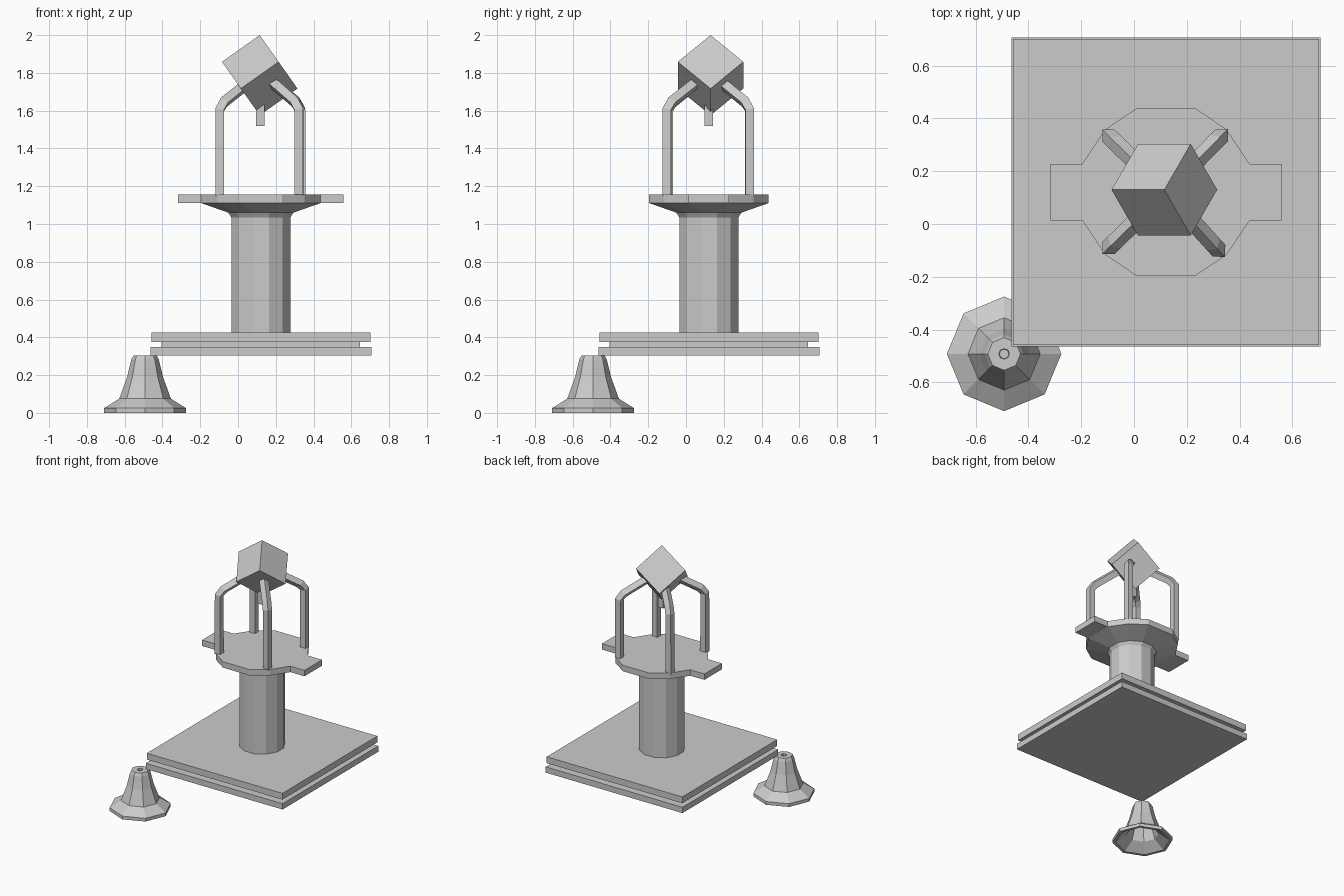
import bpy, bmesh
from math import sin, cos, pi, radians, sqrt
from mathutils import Vector

if "Cube" in bpy.data.objects:
    bpy.data.objects.remove(bpy.data.objects["Cube"])

C = 0.121  # x and y of the pedestal axis


def finish(name, bm):
    bmesh.ops.recalc_face_normals(bm, faces=bm.faces)
    me = bpy.data.meshes.new(name)
    bm.to_mesh(me)
    bm.free()
    ob = bpy.data.objects.new(name, me)
    bpy.context.collection.objects.link(ob)
    return ob


def loft(name, rings, cap_start=True, cap_end=True, close=False):
    """Skin a list of rings that have equal point counts."""
    bm = bmesh.new()
    vs = [[bm.verts.new(p) for p in r] for r in rings]
    n = len(vs[0])
    pairs = list(zip(vs, vs[1:])) + ([(vs[-1], vs[0])] if close else [])
    for a, b in pairs:
        for i in range(n):
            j = (i + 1) % n
            bm.faces.new((a[i], a[j], b[j], b[i]))
    if cap_start and not close:
        bm.faces.new(vs[0])
    if cap_end and not close:
        bm.faces.new(vs[-1])
    return finish(name, bm)


def ring(cx, cy, r, z, n, off=0.0):
    return [(cx + r * cos(off + 2 * pi * i / n), cy + r * sin(off + 2 * pi * i / n), z)
            for i in range(n)]


def box(name, half, z0, z1):
    r = half * sqrt(2)
    return loft(name, [ring(C, C, r, z, 4, pi / 4) for z in (z0, z1)])


# stepped square base
box("base_lower_slab", 0.585, 0.303, 0.348)
box("base_middle_slab", 0.525, 0.348, 0.376)
box("base_upper_slab", 0.58, 0.376, 0.425)

# twelve-sided column flaring into the platform underside
quarter = [(0.317, 0.107), (0.23, 0.237), (0.112, 0.317)]
outline = (quarter + [(-x, y) for x, y in reversed(quarter)]
           + [(-x, -y) for x, y in quarter] + [(x, -y) for x, y in reversed(quarter)])
off = pi / 12
loft("column", [ring(C, C, 0.162, 0.425, 12, off), ring(C, C, 0.162, 1.035, 12, off),
                ring(C, C, 0.178, 1.06, 12, off),
                [(C + x, C + y, 1.111) for x, y in outline]])

# platform with a tab on each side
tabs = []
for i, p in enumerate(outline):
    if i == 0:
        tabs.append((0.438, 0.107))
    if i == 6:
        tabs.append((-0.438, -0.107))
    if i == 5:
        tabs += [p, (-0.438, 0.107)]
    elif i == 11:
        tabs += [p, (0.438, -0.107)]
    else:
        tabs.append(p)
loft("platform", [[(C + x, C + y, z) for x, y in tabs] for z in (1.111, 1.157)])

# four bent posts: (axis offset, height, section tilt)
path = [(1.0, 1.15, 0), (1.0, 1.605, 14), (0.895, 1.645, 48), (0.15, 1.775, 62)]
corners = [("front_left", -0.218, -0.212), ("front_right", 0.201, -0.222),
           ("back_right", 0.212, 0.216), ("back_left", -0.218, 0.214)]
for label, ox, oy in corners:
    u = Vector((ox, oy, 0)).normalized()
    side = Vector((-u.y, u.x, 0)) * 0.0325
    rings = []
    for t, z, tilt in path:
        c = Vector((C + ox * t, C + oy * t, z))
        a = radians(tilt)
        d = (u * cos(a) + Vector((0, 0, sin(a)))) * 0.0325
        rings.append([c + d, c + side, c - d, c - side])
    loft(label + "_post", rings)

# cube balanced on its corner
s = 0.245
R, cx, cy = s * sqrt(2 / 3), 0.115, 0.13
bm = bmesh.new()
top = bm.verts.new((cx, cy, 2.0))
low = bm.verts.new((cx, cy, 2.0 - s * sqrt(3)))
belt = [bm.verts.new((cx + R * cos(k * pi / 3), cy + R * sin(k * pi / 3),
                      2.0 - s / sqrt(3) * (1 if k % 2 else 2))) for k in range(6)]
for k in range(6):
    apex = low if k % 2 else top
    bm.faces.new((apex, belt[k - 1], belt[k], belt[(k + 1) % 6]))
finish("cube_finial", bm)

# short hanging peg under the cube
loft("hanging_peg", [ring(0.118, 0.12, 0.0325, z, 4, pi / 4) for z in (1.52, 1.66)])

# hollow eight-sided bell on the floor with a dimple on top
B = -0.492
profile = [(0.018, 0.275), (0.02, 0.303), (0.062, 0.303), (0.073, 0.282), (0.095, 0.19),
           (0.137, 0.075), (0.217, 0.025), (0.217, 0.0), (0.195, 0.0), (0.115, 0.06),
           (0.08, 0.17), (0.058, 0.26), (0.018, 0.265)]
loft("bell", [ring(B, B, r, z, 8) for r, z in profile])
